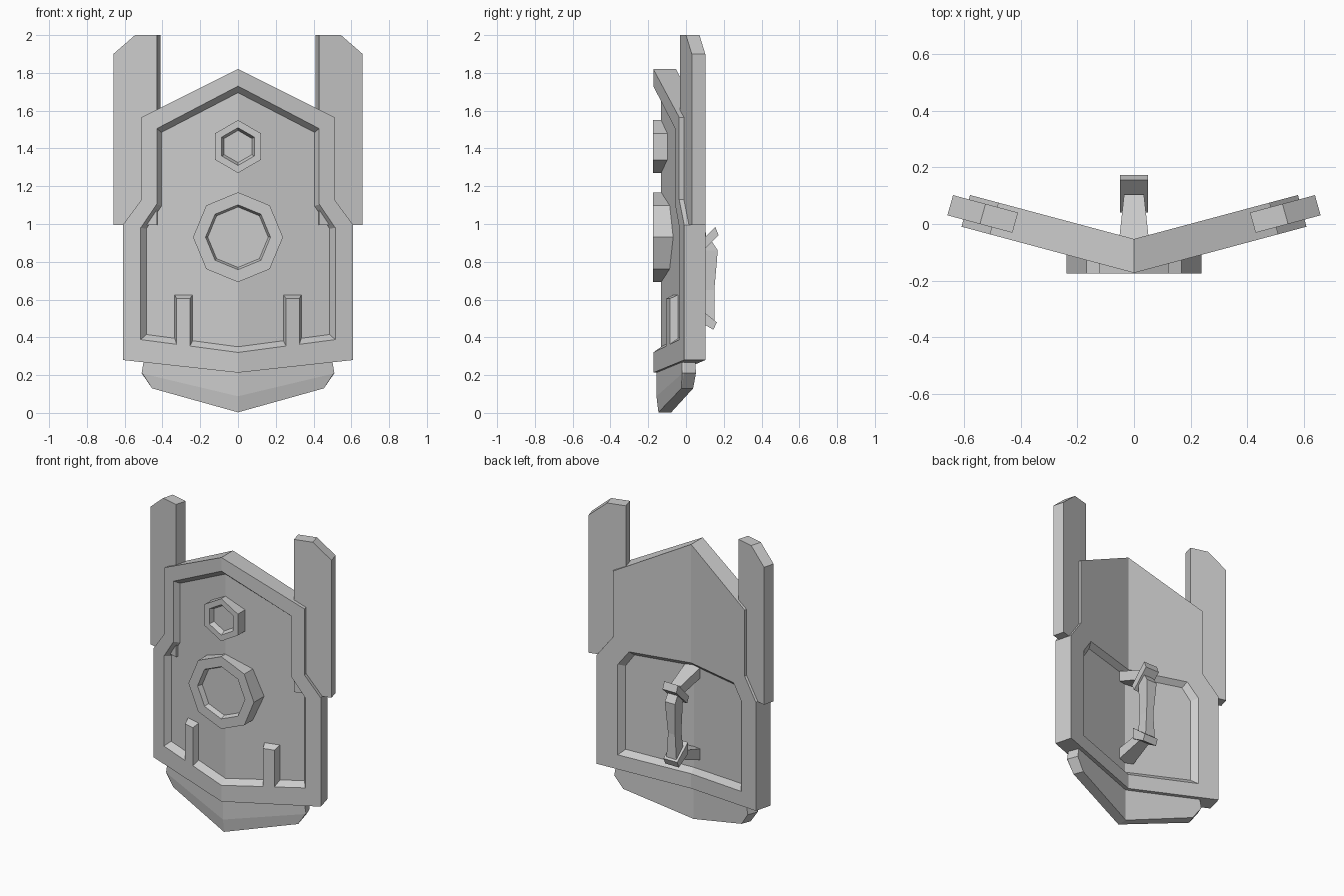
import bpy, bmesh, math

if "Cube" in bpy.data.objects:
    bpy.data.objects.remove(bpy.data.objects["Cube"])

TAN, COS, SIN = (f(math.radians(15)) for f in (math.tan, math.cos, math.sin))
Y0 = -0.173      # front crease of the bent panel
T = 0.116        # panel thickness


def ring(pts, d):
    """Outline (x, z) laid on the angled panel at depth d behind its front."""
    return [(x, Y0 + TAN * x + d / COS, z) for x, z in pts]


def tilted(pts, d):
    """Outline moved squarely backwards through the panel by d."""
    return ring([(x - SIN * d if x else 0, z) for x, z in pts], d)


def build(name, rings, closed=True, mirror=False, caps=(True, True)):
    """Join consecutive rings; open rings of unequal length become a flat rim."""
    bm = bmesh.new()
    vr = [[bm.verts.new(p) for p in r] for r in rings]
    for a, b in zip(vr, vr[1:]):
        if len(a) != len(b):
            bm.faces.new(a + b[::-1])
            continue
        n = len(a)
        for i in range(n if closed else n - 1):
            j = (i + 1) % n
            bm.faces.new((a[i], a[j], b[j], b[i]))
    if caps[0]:
        bm.faces.new(vr[0])
    if caps[1]:
        bm.faces.new(vr[-1])
    if mirror:
        dup = bmesh.ops.duplicate(bm, geom=bm.verts[:] + bm.edges[:] + bm.faces[:])
        for v in dup["geom"]:
            if isinstance(v, bmesh.types.BMVert):
                v.co.x *= -1
        bmesh.ops.remove_doubles(bm, verts=bm.verts, dist=0.0005)
    bmesh.ops.recalc_face_normals(bm, faces=bm.faces)
    me = bpy.data.meshes.new(name)
    bm.to_mesh(me)
    bm.free()
    ob = bpy.data.objects.new(name, me)
    bpy.context.collection.objects.link(ob)
    return ob


# Main bent panel with a recess on the front and on the back
outline = [(0, 1.82), (.51, 1.565), (.51, 1.13), (.61, .995), (.61, .28), (0, .213)]
front_rim = [(0, 1.73), (.43, 1.505), (.43, 1.105), (.515, .98), (.515, .388),
             (.325, .363), (.325, .605), (.255, .605), (.255, .354), (0, .32)]
front_floor = [(0, 1.695), (.405, 1.485), (.405, 1.095), (.485, .975), (.485, .415),
               (.335, .395), (.335, .625), (.24, .625), (.24, .382), (0, .35)]
back_rim = [(0, 1.04), (.38, 1.05), (.45, .955), (.45, .36), (0, .31)]
back_floor = [(0, 1.01), (.365, 1.02), (.42, .94), (.42, .39), (0, .34)]
build("shield_panel", [ring(front_floor, .04), ring(front_rim, 0), ring(outline, 0),
                       tilted(outline, T), ring(back_rim, T), ring(back_floor, T - .03)],
      closed=False, mirror=True)

# Tall side plates
wing = [(.43, 2.0), (.545, 2.0), (.66, 1.9), (.66, .995), (.43, .995)]
build("side_plates", [ring(wing, .026),
                      ring([(x - .02, z) for x, z in wing], .1)], mirror=True)

# Bottom guard with a sloped lower front
guard_front = [(0, .28), (.495, .30), (.51, .21), (.505, .208), (0, .088)]
guard = [(0, .28), (.495, .30), (.51, .21), (.455, .13), (0, .003)]
build("bottom_guard", [ring(guard_front, .016), ring(guard, .026), tilted(guard, .092)],
      closed=False, mirror=True)


# Raised rings on the front
def boss(name, sides, zc, r_out, r_in, r_floor):
    ang = [math.pi / 2 + 2 * math.pi * i / sides for i in range(sides)]

    def loop(r, y):
        return [(r * math.cos(a), y(r * math.cos(a)), zc + r * math.sin(a)) for a in ang]
    build(name, [loop(r_out, lambda x: Y0 + TAN * abs(x) + .06),
                 loop(r_out, lambda x: Y0 - .002),
                 loop(r_in, lambda x: Y0 - .002),
                 loop(r_floor, lambda x: Y0 + .03)], caps=(False, True))


boss("large_ring", 8, .93, .238, .172, .16)
boss("small_ring", 6, 1.41, .14, .1, .085)


# Rear handle: grip, two collars and two struts
def grip_section(z, y0, y1, w):
    return [(-w, y0, z), (w, y0, z), (w, y1, z), (-w, y1, z)]


def strut_section(y, z0, z1, w):
    return [(-w, y, z0), (w, y, z0), (w, y, z1), (-w, y, z1)]


build("handle_grip", [grip_section(*s) for s in (
    (.91, .07, .135, .035), (.86, .085, .168, .037),
    (.65, .085, .15, .026), (.49, .075, .152, .036))])
for name, quad in (("upper_collar", [(.04, .87), (.155, .985), (.173, .94), (.06, .83)]),
                   ("lower_collar", [(.05, .57), (.163, .48), (.145, .44), (.05, .495)])):
    build(name, [[(x, y, z) for y, z in quad] for x in (-.05, .05)])
build("upper_strut", [strut_section(-.095, .955, 1.025, .057), strut_section(.105, .89, .955, .035)])
build("lower_strut", [strut_section(-.095, .40, .475, .057), strut_section(.1, .47, .53, .035)])
